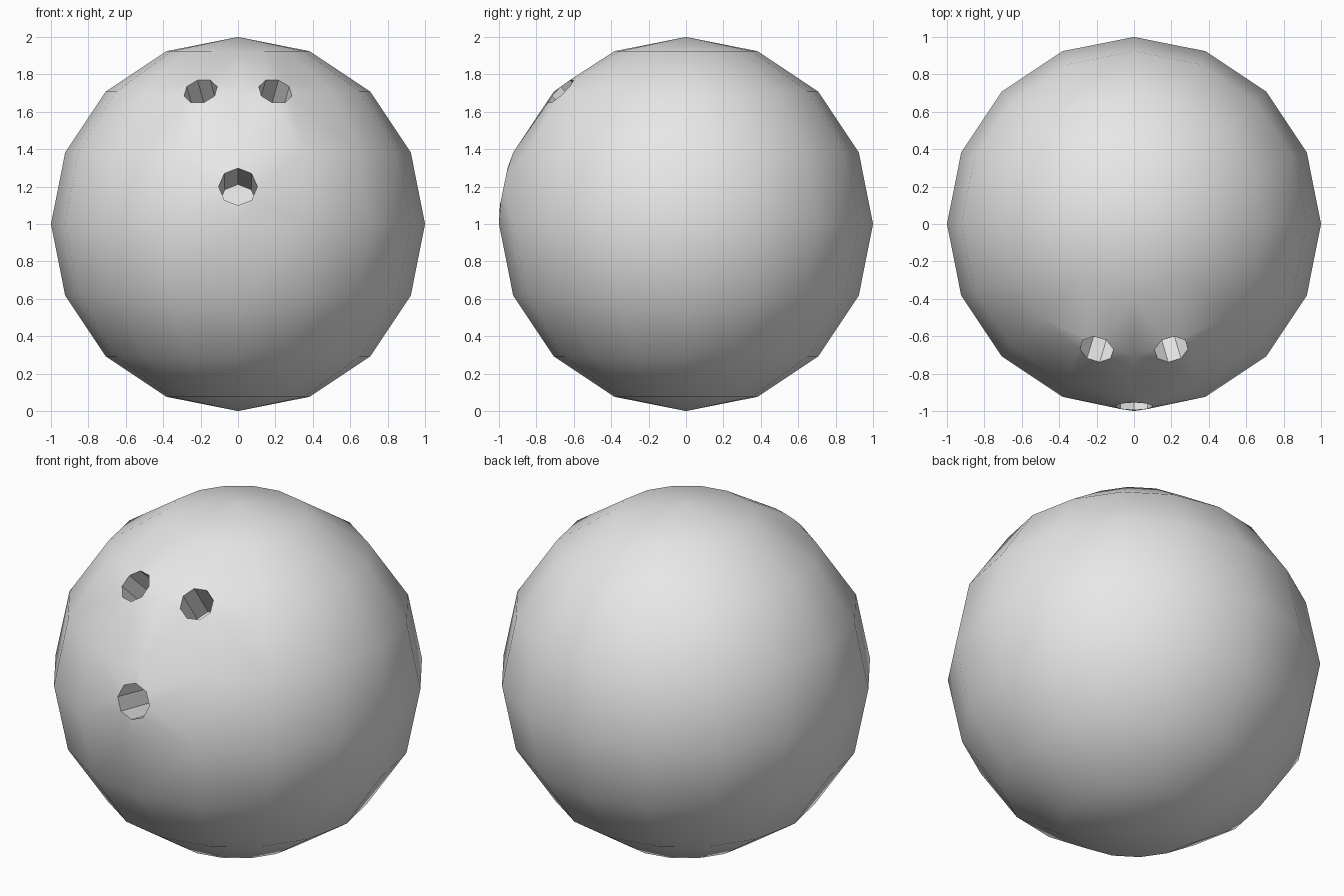
import bpy
import bmesh
import math
from mathutils import Matrix, Vector

default_cube = bpy.data.objects.get("Cube")
if default_cube:
    bpy.data.objects.remove(default_cube, do_unlink=True)

# Single plain grey
grey = bpy.data.materials.new("ball_grey")
grey.use_nodes = True
colour = (0.8, 0.8, 0.8, 1)
grey.diffuse_color = colour
grey.node_tree.nodes["Principled BSDF"].inputs["Base Color"].default_value = colour


def make_object(name, bm):
    mesh = bpy.data.meshes.new(name)
    bm.to_mesh(mesh)
    bm.free()
    mesh.materials.append(grey)
    obj = bpy.data.objects.new(name, mesh)
    bpy.context.collection.objects.link(obj)
    return obj


def hole_cutter(name, direction, radius, floor, twist):
    """Eight-sided drill aimed at the ball centre, ending at the floor distance."""
    top = 1.2
    axis = Vector(direction).normalized()
    bm = bmesh.new()
    bmesh.ops.create_cone(bm, cap_ends=True, segments=8, radius1=radius,
                          radius2=radius, depth=top - floor)
    spin = Matrix.Rotation(twist, 4, 'Z')
    aim = axis.to_track_quat('Z', 'Y').to_matrix().to_4x4()
    place = Matrix.Translation(axis * (top + floor) / 2)
    bm.transform(place @ aim @ spin)
    obj = make_object(name, bm)
    obj.hide_render = True
    return obj


# Ball body
bm = bmesh.new()
bmesh.ops.create_uvsphere(bm, u_segments=16, v_segments=8, radius=1)
ball = make_object("ball", bm)

# Thumb hole and mirrored pair of finger holes
cutters = [hole_cutter("thumb_hole_cutter", (0, -0.98, 0.2), 0.1, 0.57, 0)]
for side, label in ((1, "left"), (-1, "right")):
    cutters.append(hole_cutter(label + "_finger_hole_cutter",
                               (side * 0.2, -0.67, 0.71), 0.091, 0.66, math.pi / 8))
for cutter in cutters:
    cut = ball.modifiers.new(cutter.name, 'BOOLEAN')
    cut.operation = 'DIFFERENCE'
    cut.solver = 'EXACT'
    cut.object = cutter

# Bake the cuts and remove the drills
graph = bpy.context.evaluated_depsgraph_get()
bm = bmesh.new()
bm.from_object(ball, graph)
ball.modifiers.clear()
for cutter in cutters:
    bpy.data.objects.remove(cutter, do_unlink=True)

# Lift the rims to the true radius and stand the ball on the ground
bmesh.ops.triangulate(bm, faces=bm.faces[:])
for v in bm.verts:
    if v.co.length > 0.9:
        v.co.normalize()
bmesh.ops.translate(bm, verts=bm.verts[:], vec=(0, 0, 1))
bm.to_mesh(ball.data)
bm.free()

# Smooth skin with crisp hole edges
bpy.ops.object.select_all(action='DESELECT')
ball.select_set(True)
bpy.context.view_layer.objects.active = ball
bpy.ops.object.shade_smooth_by_angle(angle=math.radians(35))
